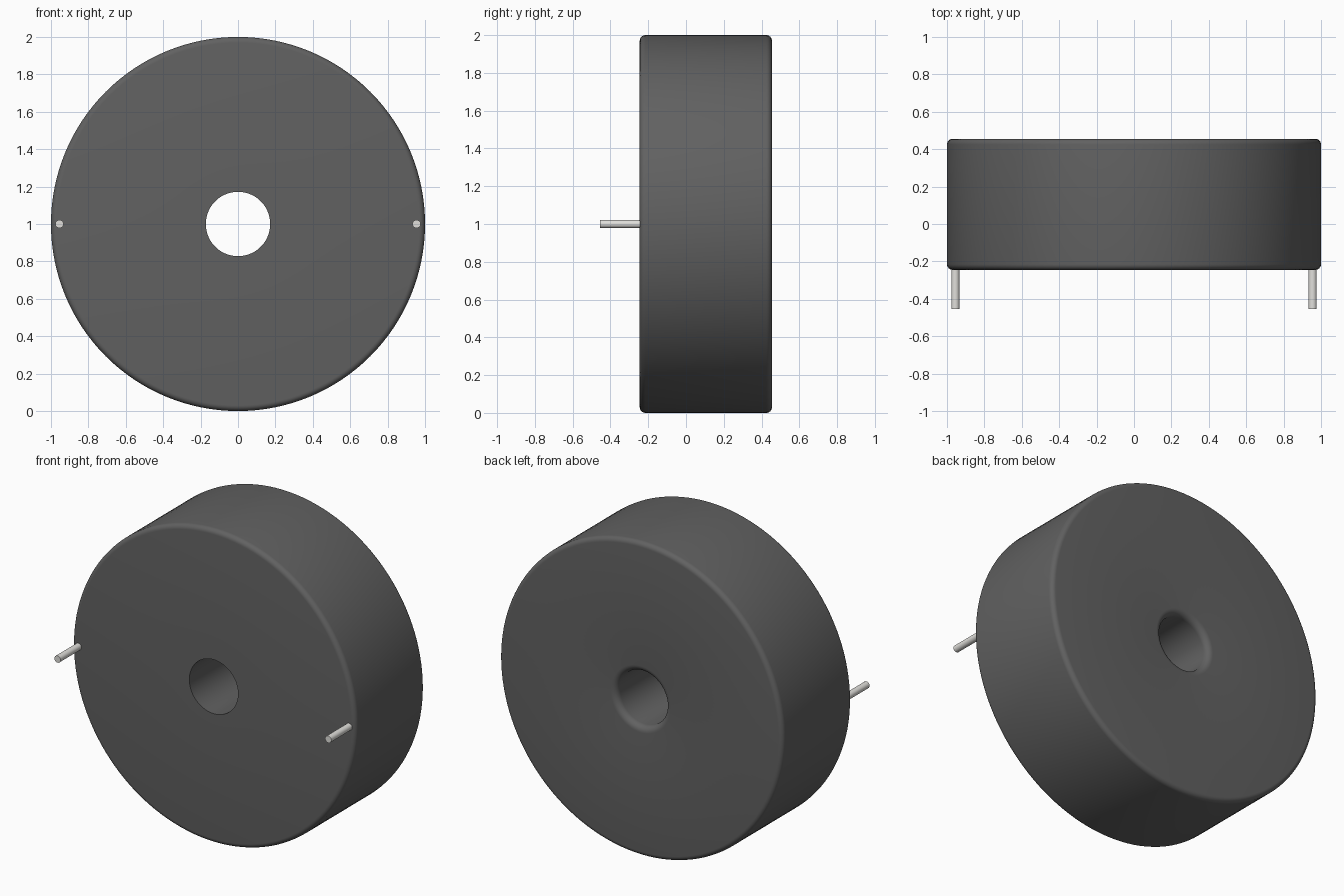
import bpy, bmesh, math
from mathutils import Vector, Matrix

if "Cube" in bpy.data.objects:
    bpy.data.objects.remove(bpy.data.objects["Cube"])

FRONT, BACK, TIP = -0.245, 0.455, -0.455
R, HOLE, FIL, HOLE_FIL = 1.0, 0.172, 0.03, 0.04


def material(name, c):
    m = bpy.data.materials.new(name)
    m.diffuse_color = (c[0], c[1], c[2], 1)
    m.use_nodes = True
    m.node_tree.nodes["Principled BSDF"].inputs["Base Color"].default_value = m.diffuse_color
    return m


def arc(cr, cy, rad, a0, a1, n=6):
    return [(cr + rad * math.cos(math.radians(a0 + (a1 - a0) * i / n)),
             cy + rad * math.sin(math.radians(a0 + (a1 - a0) * i / n))) for i in range(n + 1)]


def lathe(name, profile, centre, mat, steps, closed):
    # spins (radius, y) points about an axis parallel to y
    bm = bmesh.new()
    vs = [bm.verts.new((r, y, 0)) for r, y in profile]
    edges = [bm.edges.new(p) for p in zip(vs, vs[1:])]
    if closed:
        edges.append(bm.edges.new((vs[-1], vs[0])))
    bmesh.ops.spin(bm, geom=vs + edges, cent=(0, 0, 0), axis=(0, 1, 0),
                   angle=2 * math.pi, steps=steps, use_merge=True)
    bmesh.ops.remove_doubles(bm, verts=bm.verts, dist=1e-5)
    bmesh.ops.recalc_face_normals(bm, faces=bm.faces)
    me = bpy.data.meshes.new(name)
    bm.to_mesh(me)
    bm.free()
    ob = bpy.data.objects.new(name, me)
    bpy.context.collection.objects.link(ob)
    ob.location = centre
    me.materials.append(mat)
    bpy.ops.object.select_all(action='DESELECT')
    ob.select_set(True)
    bpy.context.view_layer.objects.active = ob
    bpy.ops.object.shade_smooth_by_angle(angle=math.radians(30))
    return ob


dark = material("dark_plastic", (0.12, 0.12, 0.12))
metal = material("pin_metal", (0.75, 0.74, 0.71))

# round housing: sharp hole rim in front, rounded hole rim at the back
body = [(HOLE, FRONT)]
body += arc(R - FIL, FRONT + FIL, FIL, -90, 0)
body += arc(R - FIL, BACK - FIL, FIL, 0, 90)
body += arc(HOLE + HOLE_FIL, BACK - HOLE_FIL, HOLE_FIL, 90, 180)
lathe("housing", body, (0, 0, 1), dark, 128, True)

# two contact pins on the front face
pin = [(0, TIP), (0.022, TIP), (0.022, FRONT + 0.01), (0, FRONT + 0.01)]
for side, x in (("left", -0.955), ("right", 0.955)):
    lathe("pin_" + side, pin, (x, 0, 1), metal, 24, False)
